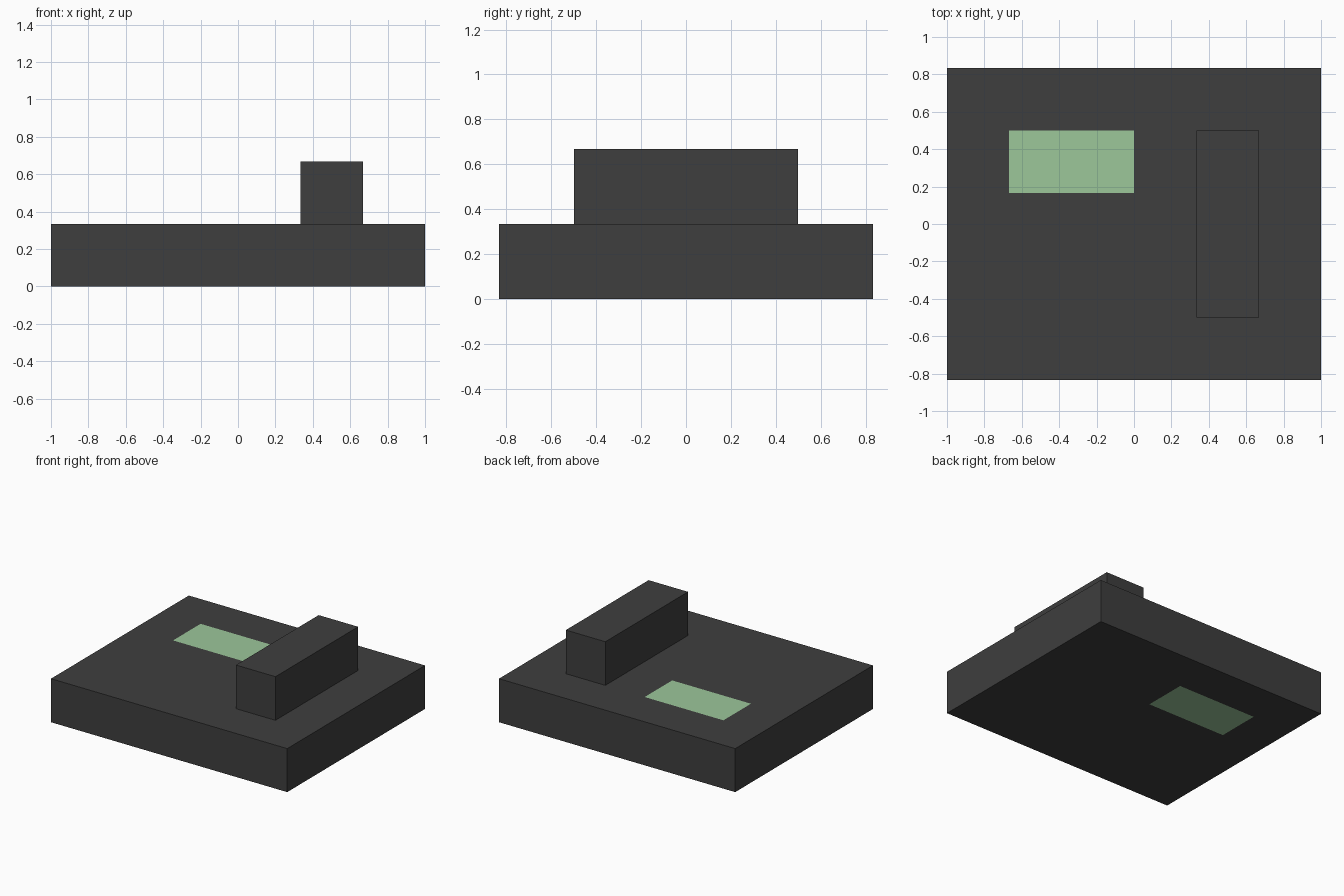
import bpy
import bmesh
from mathutils import Vector

cube = bpy.data.objects.get("Cube")
if cube:
    bpy.data.objects.remove(cube, do_unlink=True)


def linear(c):
    c /= 255
    return c / 12.92 if c <= 0.04045 else ((c + 0.055) / 1.055) ** 2.4


def make_material(name, rgb):
    colour = (*[linear(c) for c in rgb], 1.0)
    mat = bpy.data.materials.new(name)
    mat.use_nodes = True
    mat.diffuse_color = colour
    bsdf = mat.node_tree.nodes["Principled BSDF"]
    bsdf.inputs["Base Color"].default_value = colour
    bsdf.inputs["Roughness"].default_value = 0.8
    return mat


def make_box(name, low, high, materials, panel=None):
    """Box between two corners; panel = (x0, x1, y0, y1) painted on top and bottom."""
    low, high = Vector(low), Vector(high)
    bm = bmesh.new()
    bmesh.ops.create_cube(bm, size=1)
    for v in bm.verts:
        v.co = (low + high) / 2 + v.co * (high - low)
    if panel:
        x0, x1, y0, y1 = panel
        # Cut along the panel outline, then colour the enclosed flat faces
        cuts = [((x, 0, 0), (1, 0, 0)) for x in (x0, x1)]
        cuts += [((0, y, 0), (0, 1, 0)) for y in (y0, y1)]
        for co, no in cuts:
            bmesh.ops.bisect_plane(bm, geom=bm.verts[:] + bm.edges[:] + bm.faces[:],
                                   plane_co=co, plane_no=no)
        bm.normal_update()
        for f in bm.faces:
            c = f.calc_center_median()
            if abs(f.normal.z) > 0.9 and x0 < c.x < x1 and y0 < c.y < y1:
                f.material_index = 1
    mesh = bpy.data.meshes.new(name)
    bm.to_mesh(mesh)
    bm.free()
    for m in materials:
        mesh.materials.append(m)
    obj = bpy.data.objects.new(name, mesh)
    bpy.context.collection.objects.link(obj)
    return obj


charcoal = make_material("charcoal", (62, 62, 62))
pale_green = make_material("pale_green", (156, 199, 154))

# Wide slab with a green panel on its top and underside
make_box("base_slab", (-1, -0.833, 0), (1, 0.833, 0.333),
         [charcoal, pale_green], panel=(-0.667, 0.0, 0.167, 0.5))

# Long raised block on the left side
make_box("raised_block", (0.333, -0.5, 0.333), (0.667, 0.5, 0.667), [charcoal])
